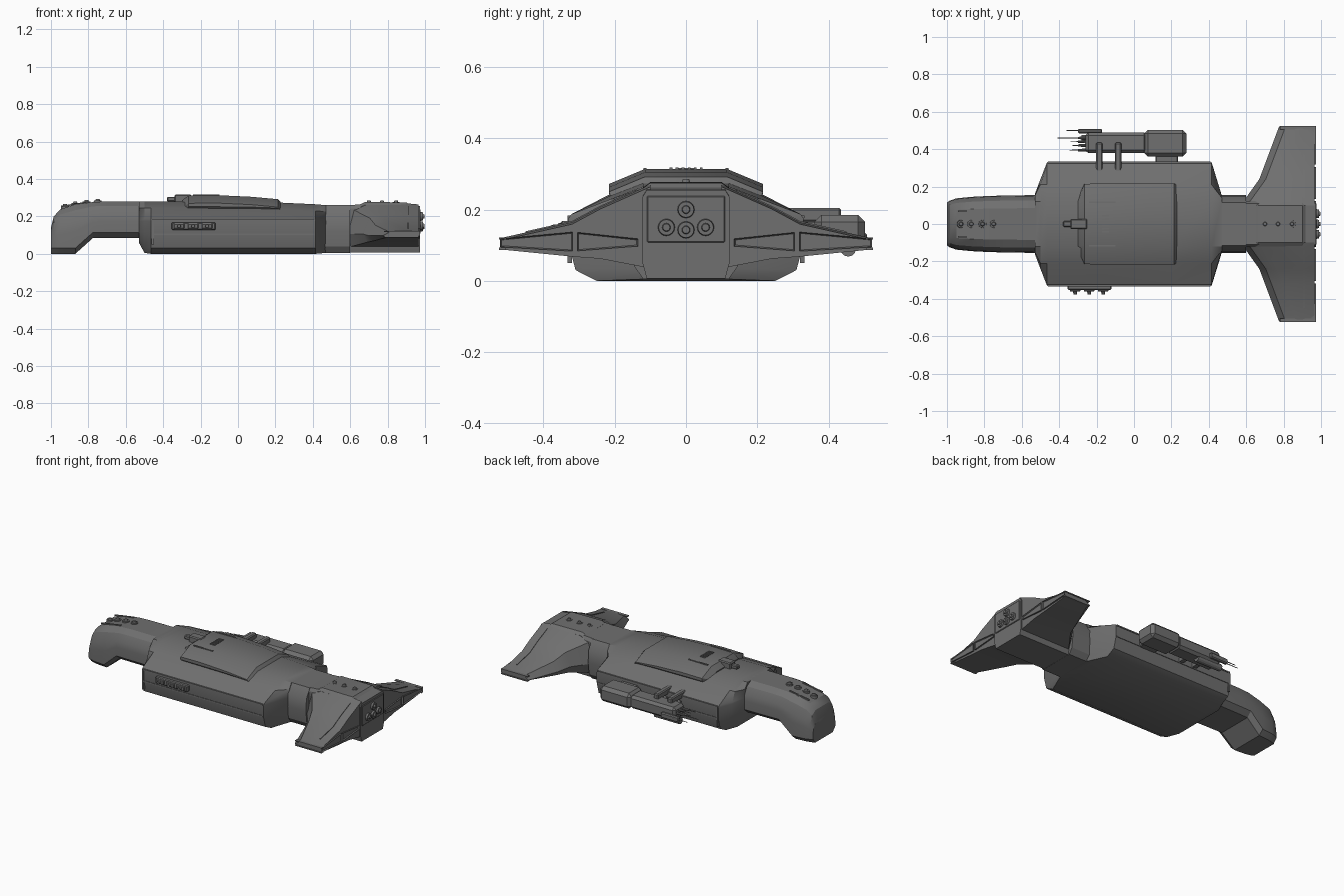
import bpy, bmesh, math
from mathutils import Vector, Matrix

cube = bpy.data.objects.get("Cube")
if cube:
    bpy.data.objects.remove(cube, do_unlink=True)


def material(name, value):
    m = bpy.data.materials.new(name)
    m.use_nodes = True
    m.diffuse_color = (value, value, value, 1)
    m.node_tree.nodes["Principled BSDF"].inputs["Base Color"].default_value = m.diffuse_color
    return m


GREY = material("hull grey", 0.16)
made = []


def finish(name, bm):
    bmesh.ops.recalc_face_normals(bm, faces=bm.faces[:])
    mesh = bpy.data.meshes.new(name)
    bm.to_mesh(mesh)
    bm.free()
    mesh.materials.append(GREY)
    ob = bpy.data.objects.new(name, mesh)
    bpy.context.collection.objects.link(ob)
    made.append(ob)
    return ob


def skin(name, rings):
    """Join closed rings of points into a capped solid."""
    bm = bmesh.new()
    loops = [[bm.verts.new(p) for p in r] for r in rings]
    n = len(loops[0])
    for a, b in zip(loops, loops[1:]):
        for i in range(n):
            j = (i + 1) % n
            bm.faces.new((a[i], a[j], b[j], b[i]))
    bm.faces.new(loops[0])
    bm.faces.new(loops[-1])
    return finish(name, bm)


def loft(name, stations):
    """Stations along x, each a half outline of (y, z) from top to bottom."""
    return skin(name, [[(x, y, z) for y, z in half] +
                       [(x, -y, z) for y, z in reversed(half)] for x, half in stations])


def box(name, x, y, z, bevel=0.0):
    bm = bmesh.new()
    bmesh.ops.create_cube(bm, size=1)
    for v in bm.verts:
        v.co = [r[0] + (c + 0.5) * (r[1] - r[0]) for c, r in zip(v.co, (x, y, z))]
    if bevel:
        bmesh.ops.bevel(bm, geom=bm.edges[:], offset=bevel, segments=1, affect='EDGES')
    return finish(name, bm)


def rod(name, start, end, r1, r2=None, sides=12):
    a, b = Vector(start), Vector(end)
    turn = (b - a).to_track_quat('Z', 'Y').to_matrix().to_4x4()
    bm = bmesh.new()
    bmesh.ops.create_cone(bm, cap_ends=True, segments=sides, radius1=r1,
                          radius2=r1 if r2 is None else r2, depth=(b - a).length,
                          matrix=Matrix.Translation((a + b) / 2) @ turn)
    return finish(name, bm)


def dome(name, x, z, r):
    """Round emitter with a raised collar and a central cap."""
    rod(name + "_collar", (x, 0, z - 0.02), (x, 0, z + 0.006), r, r * 0.9)
    rod(name + "_cap", (x, 0, z), (x, 0, z + 0.014), r * 0.65, r * 0.4)


# Main hull with chamfered sides and tapered ends
def hull_half(top, side, keel):
    return [(0.12, top), (min(0.21, side - 0.01), top - 0.035), (side - 0.008, 0.187),
            (side, 0.175), (side, 0.105), (side - 0.02, keel + 0.03), (side * 0.76, keel)]


loft("main_hull", [(x, hull_half(t, s, k)) for x, t, s, k in (
    (-0.53, 0.28, 0.16, 0.06), (-0.5, 0.28, 0.24, 0.005), (-0.465, 0.28, 0.33, 0),
    (0.2, 0.275, 0.33, 0), (0.415, 0.265, 0.33, 0), (0.47, 0.26, 0.15, 0.005))])

# Drooping nose and front neck
def neck_half(w, top, low):
    h = top - low
    return [(w * 0.55, top), (w * 0.82, top - h * 0.12), (w * 0.97, top - h * 0.35),
            (w, low + h * 0.45), (w, low + 0.03), (w * 0.78, low)]


loft("nose_and_neck", [(x, neck_half(w, t, b)) for x, w, t, b in (
    (-1.0, 0.115, 0.14, 0.0), (-0.985, 0.125, 0.2, 0.0), (-0.95, 0.137, 0.238, 0.0),
    (-0.87, 0.145, 0.265, 0.0), (-0.775, 0.15, 0.277, 0.085),
    (-0.7, 0.152, 0.28, 0.085), (-0.5, 0.155, 0.28, 0.085))])
for x, z in ((-0.925, 0.252), (-0.87, 0.265), (-0.81, 0.274), (-0.75, 0.28)):
    dome("nose_emitter", x, z, 0.023)
for s in (-1, 1):
    rail = box("nose_rail", (-0.94, -0.8), (s * 0.068 - 0.004, s * 0.068 + 0.004), (0.25, 0.258))
    for v in rail.data.vertices:
        v.co.z += 0.022 * (v.co.x + 0.94) / 0.14
    box("nose_slot", (-1.0, -0.98), (s * 0.075 - 0.025, s * 0.075 + 0.025), (0.09, 0.13), 0.004)

# Side rails and end ribs on the hull
for s in (-1, 1):
    for z in (0.18, 0.106):
        box("hull_rail", (-0.46, 0.41), (s * 0.328 - 0.005, s * 0.328 + 0.005), (z - 0.004, z + 0.004))
    box("hull_rib", (-0.462, -0.45), (s * 0.326 - 0.006, s * 0.326 + 0.006), (0.05, 0.18))

# Raised deck on the back
def deck_half(side, top, low):
    return [(0.115, top), (side, top - 0.042), (side, low), (side - 0.03, low - 0.03)]


loft("upper_deck", [(x, deck_half(s, t, b)) for x, s, t, b in (
    (-0.3, 0.14, 0.285, 0.235), (-0.265, 0.215, 0.312, 0.252), (-0.12, 0.216, 0.314, 0.252),
    (0.07, 0.216, 0.305, 0.25), (0.215, 0.216, 0.292, 0.245), (0.24, 0.205, 0.262, 0.215))])
box("deck_turret", (-0.34, -0.25), (-0.028, 0.028), (0.27, 0.317), 0.006)
box("deck_prow", (-0.38, -0.3), (-0.015, 0.015), (0.28, 0.305), 0.005)
for i in range(6):
    y = -0.042 + i * 0.017
    box("deck_vent", (-0.17, -0.135), (y - 0.004, y + 0.004), (0.308, 0.318))
for s in (-1, 1):
    box("deck_ridge", (-0.24, -0.1), (s * 0.115 - 0.004, s * 0.115 + 0.004), (0.305, 0.317))

# Rear neck and tail block
loft("rear_neck", [(x, [(0.115, 0.26), (0.15, 0.2), (0.155, 0.12), (0.145, 0.04), (0.12, 0.005)])
                   for x in (0.44, 0.6)])
loft("tail_block", [(x, [(0.11, t), (0.122, t - 0.02), (0.122, 0.05), (0.11, 0.006)])
                    for x, t in ((0.55, 0.257), (0.66, 0.265), (0.9, 0.265), (0.972, 0.255))])
loft("tail_top_cover", [(x, [(0.1, t), (0.12, t - 0.015), (0.12, 0.23)])
                        for x, t in ((0.655, 0.265), (0.68, 0.277), (0.9, 0.275), (0.918, 0.262))])
for x in (0.7, 0.77, 0.845):
    dome("tail_emitter", x, 0.272, 0.021)

# Stern plate with four thrusters
box("stern_plate", (0.965, 0.977), (-0.11, 0.11), (0.108, 0.238), 0.003)
for y, z in ((0, 0.2), (-0.055, 0.15), (0.055, 0.15), (0, 0.143)):
    rod("thruster_ring", (0.97, y, z), (0.989, y, z), 0.025, 0.022, 16)
    rod("thruster_core", (0.98, y, z), (0.998, y, z), 0.014, 0.01)

# Swept wings
WING = ((0.1, 0.57, 0.27, 0.035), (0.24, 0.67, 0.208, 0.062),
        (0.32, 0.7, 0.165, 0.068), (0.52, 0.775, 0.12, 0.088))
# Each stern panel: inner and outer y with their lower and upper z
PANELS = ((0.135, 0.097, 0.118, 0.305, 0.084, 0.136),
          (0.318, 0.083, 0.137, 0.522, 0.095, 0.118))
for s in (-1, 1):
    skin("wing", [[(x, s * y, low + (top - low) * 0.3), (x + 0.035, s * y, top - (top - low) * 0.12),
                   (x + 0.1, s * y, top), (0.9, s * y, top), (0.965, s * y, top - 0.006),
                   (0.965, s * y, low), (x + 0.02, s * y, low)] for y, x, top, low in WING])
    for y0, a0, b0, y1, a1, b1 in PANELS:
        corners = ((y0, a0), (y0, b0), (y1, b1), (y1, a1))
        ob = skin("wing_stern_frame", [[(x, s * y, z) for y, z in corners] for x in (0.95, 0.974)])
        bm = bmesh.new()
        bm.from_mesh(ob.data)
        back = [f for f in bm.faces if f.normal.x > 0.9]
        bmesh.ops.inset_region(bm, faces=back, thickness=0.005, depth=-0.007)
        bm.to_mesh(ob.data)
        bm.free()
    # Wing tip fins and upper ridge line
    for z in (0.09, 0.119):
        box("wing_tip_fin", (0.78, 0.972), (s * 0.515 - 0.01, s * 0.515 + 0.01), (z - 0.003, z + 0.003))
    skin("wing_ridge", [[(0.906 + dx, s * y, z + dz) for dx, dz in
                         ((0, -0.01), (0, 0.003), (0.006, 0.003), (0.006, -0.01))]
                        for y, z in ((0.14, 0.252), (0.24, 0.208), (0.32, 0.165), (0.45, 0.136))])

# Gun pod on the left flank
box("pod_housing", (0.055, 0.28), (0.36, 0.503), (0.085, 0.185), 0.02)
box("pod_body", (-0.26, 0.07), (0.38, 0.49), (0.09, 0.175), 0.016)
box("pod_root", (0.115, 0.235), (0.3, 0.38), (0.1, 0.165), 0.006)
for x in (-0.185, -0.085):
    box("pod_bracket", (x - 0.017, x + 0.017), (0.28, 0.435), (0.165, 0.205), 0.006)
    box("pod_strut", (x - 0.014, x + 0.014), (0.31, 0.4), (0.11, 0.15))
box("pod_sensor", (-0.3, -0.17), (0.485, 0.508), (0.1, 0.135), 0.006)
rod("pod_lower_drum", (-0.28, 0.455, 0.09), (-0.1, 0.455, 0.09), 0.022)
for y, z, tip in ((0.46, 0.135, -0.41), (0.395, 0.14, -0.345), (0.42, 0.12, -0.33),
                  (0.44, 0.15, -0.34), (0.5, 0.118, -0.36)):
    rod("pod_barrel_sleeve", (-0.25, y, z), (-0.3, y, z), 0.009, 0.006, 8)
    rod("pod_barrel", (-0.28, y, z), (tip, y, z), 0.0035, 0.002, 6)

# Launcher rack on the right flank
box("rack_body", (-0.355, -0.12), (-0.352, -0.32), (0.128, 0.168), 0.005)
for i in range(3):
    x = -0.315 + i * 0.075
    box("rack_cell", (x - 0.028, x + 0.028), (-0.362, -0.34), (0.134, 0.162), 0.004)
    rod("rack_muzzle", (x, -0.355, 0.148), (x, -0.378, 0.148), 0.011, 0.009, 8)

# Shading: smooth curves, crisp edges
bpy.ops.object.select_all(action='DESELECT')
for ob in made:
    ob.select_set(True)
bpy.context.view_layer.objects.active = made[0]
bpy.ops.object.shade_smooth_by_angle(angle=math.radians(28))
